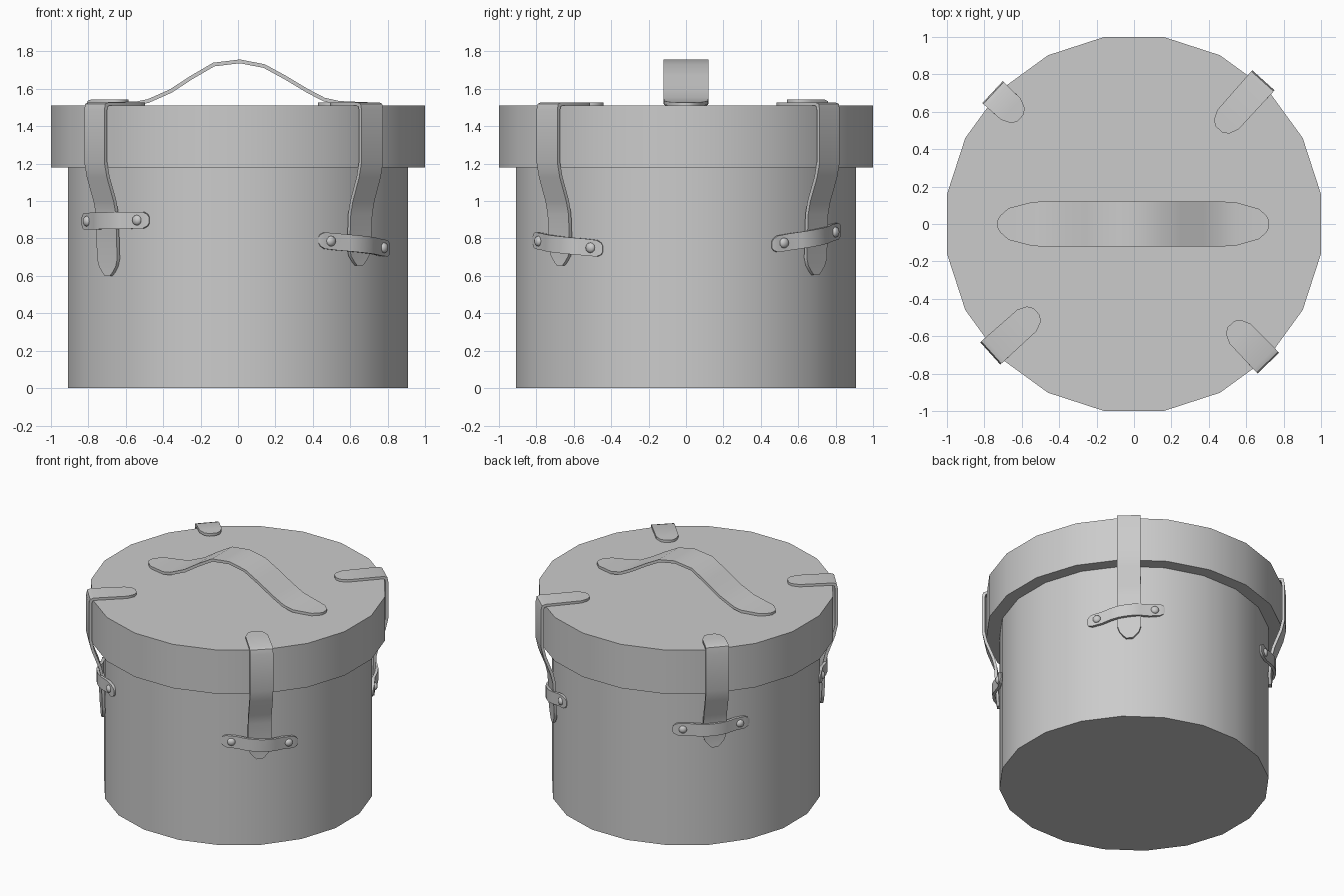
import bpy, bmesh, math
from mathutils import Vector

if "Cube" in bpy.data.objects:
    bpy.data.objects.remove(bpy.data.objects["Cube"])


def smooth(ob, angle=30):
    bpy.ops.object.select_all(action='DESELECT')
    ob.select_set(True)
    bpy.context.view_layer.objects.active = ob
    bpy.ops.object.shade_smooth_by_angle(angle=math.radians(angle))


def drum(name, radius, z0, z1):
    bpy.ops.mesh.primitive_cylinder_add(vertices=20, radius=radius, depth=z1 - z0,
                                        location=(0, 0, (z0 + z1) / 2),
                                        rotation=(0, 0, math.radians(9)))
    ob = bpy.context.object
    ob.name = name
    smooth(ob)
    return ob


def ribbon(name, rows, thickness):
    """Strip through rows of (centre, half-width vector), thickened to leather."""
    bm = bmesh.new()
    prev = None
    for c, w in rows:
        pair = (bm.verts.new(c - w), bm.verts.new(c + w))
        if prev:
            bm.faces.new((prev[0], prev[1], pair[1], pair[0]))
        prev = pair
    me = bpy.data.meshes.new(name)
    bm.to_mesh(me)
    bm.free()
    ob = bpy.data.objects.new(name, me)
    bpy.context.collection.objects.link(ob)
    mod = ob.modifiers.new("thickness", 'SOLIDIFY')
    mod.thickness = thickness
    mod.offset = 0
    mod.use_even_offset = True
    bpy.context.view_layer.objects.active = ob
    bpy.ops.object.modifier_apply(modifier=mod.name)
    smooth(ob, 40)
    return ob


def polar(r, deg, z):
    a = math.radians(deg)
    return Vector((r * math.cos(a), r * math.sin(a), z))


def strap(name, deg, tab_r, tab_z, tip_z):
    path = [(tab_r, tab_z, .025), (tab_r + .02, tab_z, .055), (tab_r + .07, tab_z, .077),
            (1.0, tab_z, .08), (1.018, tab_z - .006, .08), (1.024, 1.485, .08),
            (1.024, 1.21, .08), (1.006, 1.13, .08), (.957, 1.0, .08), (.941, .93, .08),
            (.932, tip_z + .09, .08), (.93, tip_z + .05, .066),
            (.93, tip_z + .018, .04), (.93, tip_z, .02)]
    side = polar(1, deg + 90, 0)
    ribbon(name, [(polar(r, deg, z), side * w) for r, z, w in path], .02)


def keeper(name, deg, z, tilt):
    # short band over the strap, following the drum, with a stud at each end
    prof = [(-16.6, .917, .016), (-16, .92, .032), (-14.5, .923, .044), (-10, .925, .045),
            (-6, .947, .045), (-3, .958, .045)]
    prof += [(0, .96, .045)] + [(-a, r, w) for a, r, w in reversed(prof)]
    rows = [(polar(r, deg + a, z + tilt * a / 14), Vector((0, 0, w))) for a, r, w in prof]
    ribbon(name, rows, .02)
    for side, a in (("left", -12.3), ("right", 12.3)):
        bpy.ops.mesh.primitive_uv_sphere_add(segments=12, ring_count=8, radius=.028,
                                             location=polar(.933, deg + a, z + tilt * a / 14),
                                             rotation=(0, math.pi / 2, math.radians(deg + a)))
        ob = bpy.context.object
        ob.scale = (1, 1, .7)
        ob.name = f"{name}_stud_{side}"
        smooth(ob, 60)


# drum and lid
drum("drum_body", .9215, 0, 1.19)
drum("lid", 1.0125, 1.18, 1.51)

# carrying handle arched over the lid
arch = [(-.73, 1.518, .02), (-.715, 1.518, .045), (-.67, 1.519, .085), (-.54, 1.523, .118),
        (-.48, 1.535, .12), (-.36, 1.588, .12), (-.25, 1.66, .12), (-.13, 1.73, .12),
        (.01, 1.747, .12), (.14, 1.722, .12), (.25, 1.662, .12), (.37, 1.59, .12),
        (.46, 1.543, .12), (.54, 1.525, .117), (.67, 1.519, .08), (.71, 1.518, .042),
        (.722, 1.518, .02)]
ribbon("handle", [(Vector((x, 0, z)), Vector((0, w, 0))) for x, z, w in arch], .02)

# straps: angle, tab end radius, tab height, tip height, keeper angle, keeper height, tilt
for name, deg, tab_r, tab_z, tip_z, kdeg, kz, tilt in (
        ("front_left", 222, .70, 1.518, .60, 222.3, .895, .003),
        ("front_right", -46, .745, 1.518, .655, -45.5, .768, -.02),
        ("back_right", 48, .68, 1.518, .605, 46.5, .805, .033),
        ("back_left", 137, .83, 1.533, .74, 136, .885, .006)):
    strap(name + "_strap", deg, tab_r, tab_z, tip_z)
    keeper(name + "_keeper", kdeg, kz, tilt)
